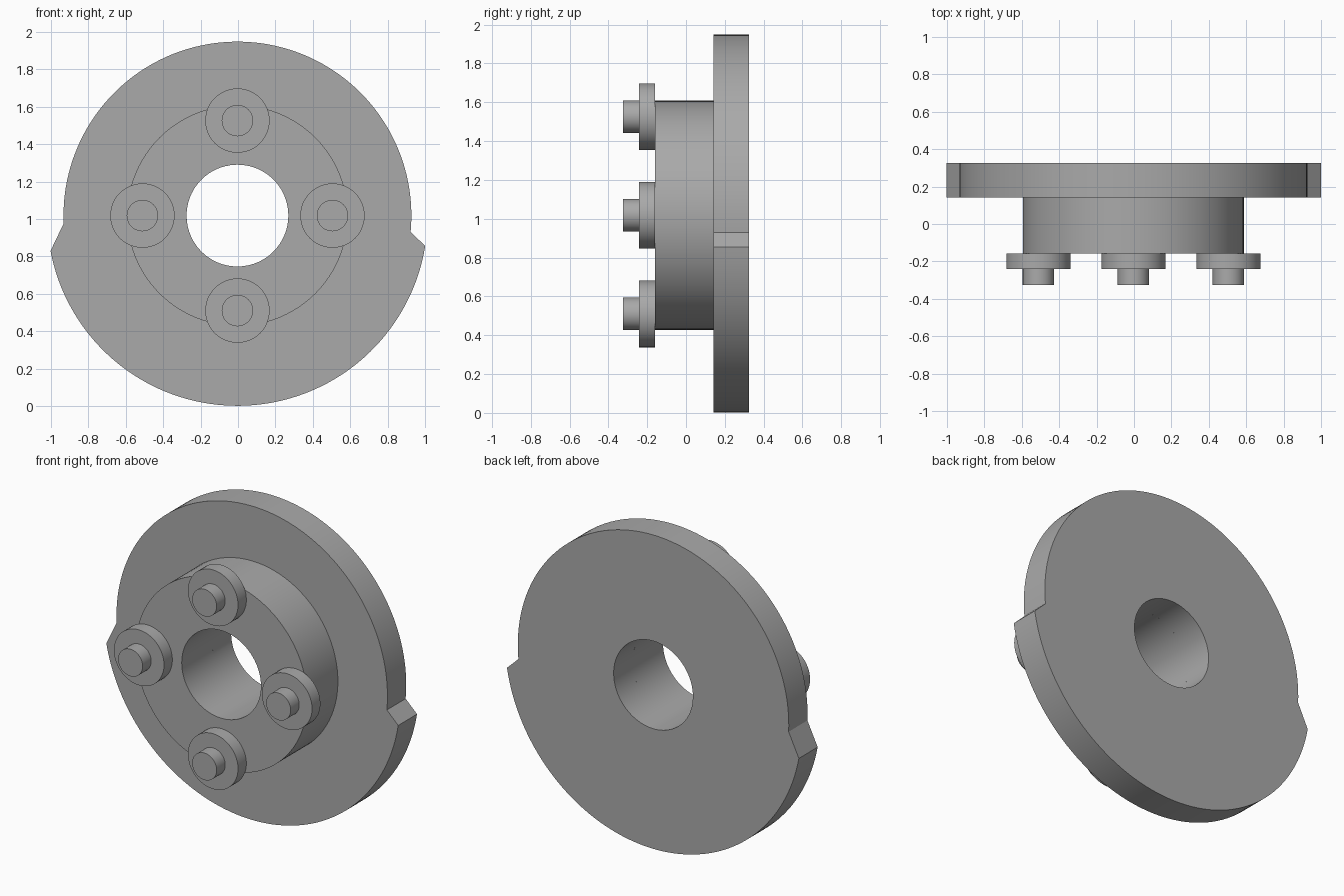
import bpy, bmesh
from math import sin, cos, pi, radians

cube = bpy.data.objects.get("Cube")
if cube:
    bpy.data.objects.remove(cube, do_unlink=True)

CX, CZ = -0.003, 1.018      # main axis, running along y
BORE = 0.272
BACK, PLATE_FRONT, HUB_FRONT, COLLAR_FRONT, PIN_FRONT = 0.325, 0.141, -0.159, -0.241, -0.325

steel = bpy.data.materials.new("plain grey")
steel.use_nodes = True
grey = (0.4, 0.4, 0.4, 1)
steel.diffuse_color = grey
steel.node_tree.nodes["Principled BSDF"].inputs["Base Color"].default_value = grey


def arc(radius, start, end, steps):
    """(angle, radius) pairs along an arc, both ends included."""
    return [(radians(start + (end - start) * i / steps), radius) for i in range(steps + 1)]


def finish(name, bm):
    bmesh.ops.recalc_face_normals(bm, faces=bm.faces)
    mesh = bpy.data.meshes.new(name)
    bm.to_mesh(mesh)
    bm.free()
    mesh.materials.append(steel)
    obj = bpy.data.objects.new(name, mesh)
    bpy.context.collection.objects.link(obj)
    bpy.ops.object.select_all(action='DESELECT')
    obj.select_set(True)
    bpy.context.view_layer.objects.active = obj
    bpy.ops.object.shade_smooth_by_angle(angle=radians(25))
    return obj


def bored_disc(name, outline, front, back):
    """Thick ring between a polar outline and the central bore."""
    bm = bmesh.new()
    sections = []
    for a, r in outline:
        sections.append([bm.verts.new((CX + rad * cos(a), y, CZ + rad * sin(a)))
                         for rad, y in ((r, front), (r, back), (BORE, back), (BORE, front))])
    for s, t in zip(sections, sections[1:] + sections[:1]):
        for k in range(4):
            n = (k + 1) % 4
            bm.faces.new((s[k], s[n], t[n], t[k]))
    return finish(name, bm)


def solid_disc(name, x, z, radius, front, back):
    bm = bmesh.new()
    rings = [[bm.verts.new((x + radius * cos(a), y, z + radius * sin(a)))
              for a, _ in arc(radius, 0, 360, 48)[:-1]] for y in (front, back)]
    for ring in rings:
        bm.faces.new(ring)
    for i in range(48):
        j = (i + 1) % 48
        bm.faces.new((rings[0][i], rings[0][j], rings[1][j], rings[1][i]))
    return finish(name, bm)


# Back plate: smaller upper arc and larger lower arc joined by sloped steps
plate_outline = arc(0.93, -5.4, 182.6, 80) + arc(1.017, 190.7, 350.8, 70)
bored_disc("back_plate", plate_outline, PLATE_FRONT, BACK)

# Hub in front of the plate
bored_disc("hub", arc(0.59, 0, 360, 96)[:-1], HUB_FRONT, PLATE_FRONT)

# Four collared pins around the bore
for i, side in enumerate(("left", "top", "right", "bottom")):
    x, z = CX + 0.508 * cos(i * pi / 2), CZ + 0.508 * sin(i * pi / 2)
    solid_disc(side + "_collar", x, z, 0.172, COLLAR_FRONT, HUB_FRONT)
    solid_disc(side + "_pin", x, z, 0.084, PIN_FRONT, COLLAR_FRONT)
